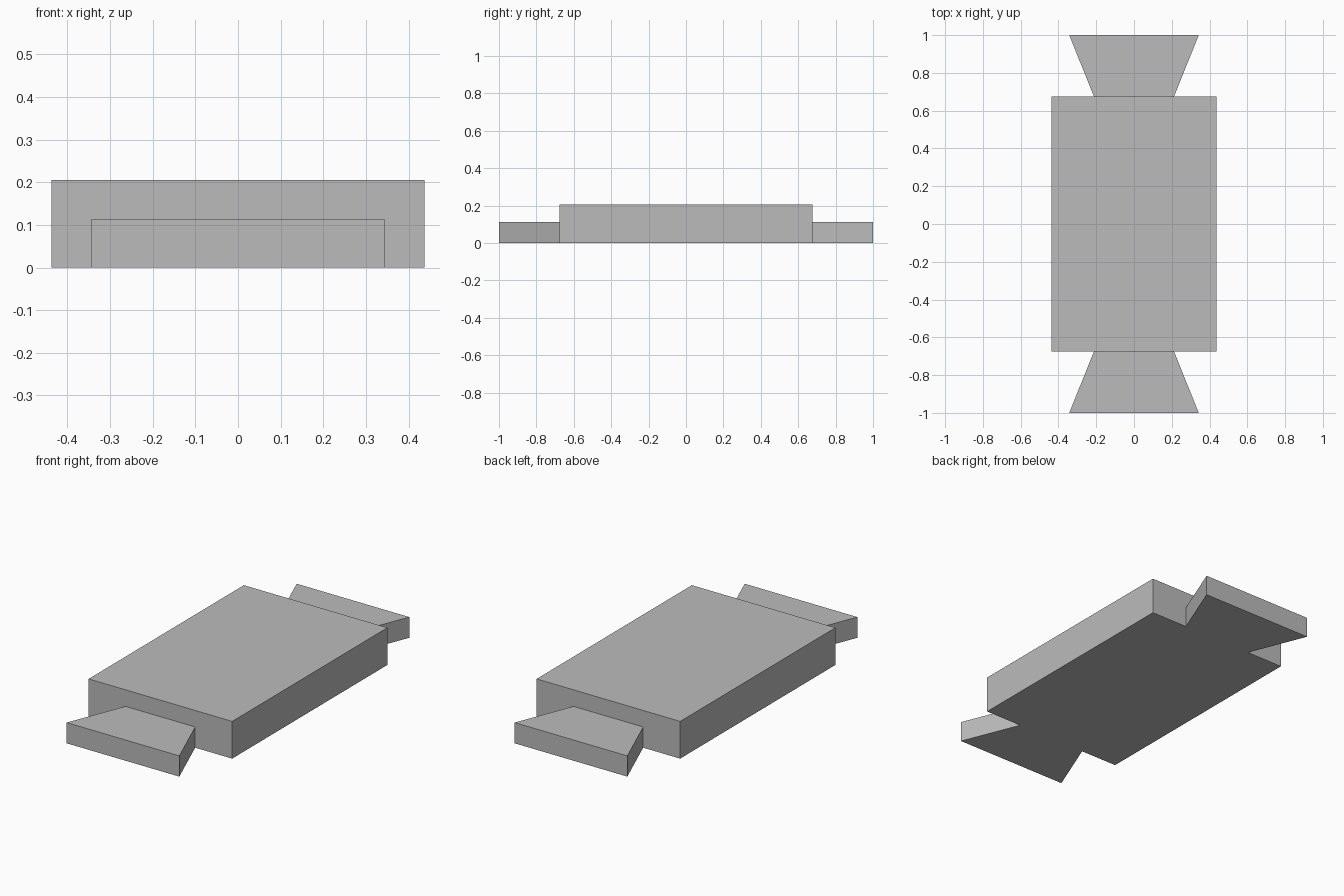
import bpy
import bmesh

cube = bpy.data.objects.get("Cube")
if cube:
    bpy.data.objects.remove(cube, do_unlink=True)

# Plain grey for the whole model
grey = bpy.data.materials.new("plain grey")
grey.use_nodes = True
colour = (0.5, 0.5, 0.5, 1)
grey.diffuse_color = colour
grey.node_tree.nodes["Principled BSDF"].inputs["Base Color"].default_value = colour


def slab(name, outline, height):
    """Extrude a flat outline upward from the ground."""
    bm = bmesh.new()
    base = bm.faces.new([bm.verts.new((x, y, 0)) for x, y in outline])
    top = bmesh.ops.extrude_face_region(bm, geom=[base], use_keep_orig=True)["geom"]
    bmesh.ops.translate(bm, vec=(0, 0, height),
                        verts=[v for v in top if isinstance(v, bmesh.types.BMVert)])
    bmesh.ops.recalc_face_normals(bm, faces=bm.faces)
    mesh = bpy.data.meshes.new(name)
    bm.to_mesh(mesh)
    bm.free()
    mesh.materials.append(grey)
    obj = bpy.data.objects.new(name, mesh)
    bpy.context.collection.objects.link(obj)
    return obj


# Main block
w, d = 0.437, 0.675
slab("main_block", [(-w, -d), (w, -d), (w, d), (-w, d)], 0.205)

# Flared dovetail tabs at both ends
inner, outer = 0.212, 0.343
for name, side in (("front_tab", -1), ("back_tab", 1)):
    slab(name, [(-inner, side * d), (inner, side * d), (outer, side), (-outer, side)], 0.114)
